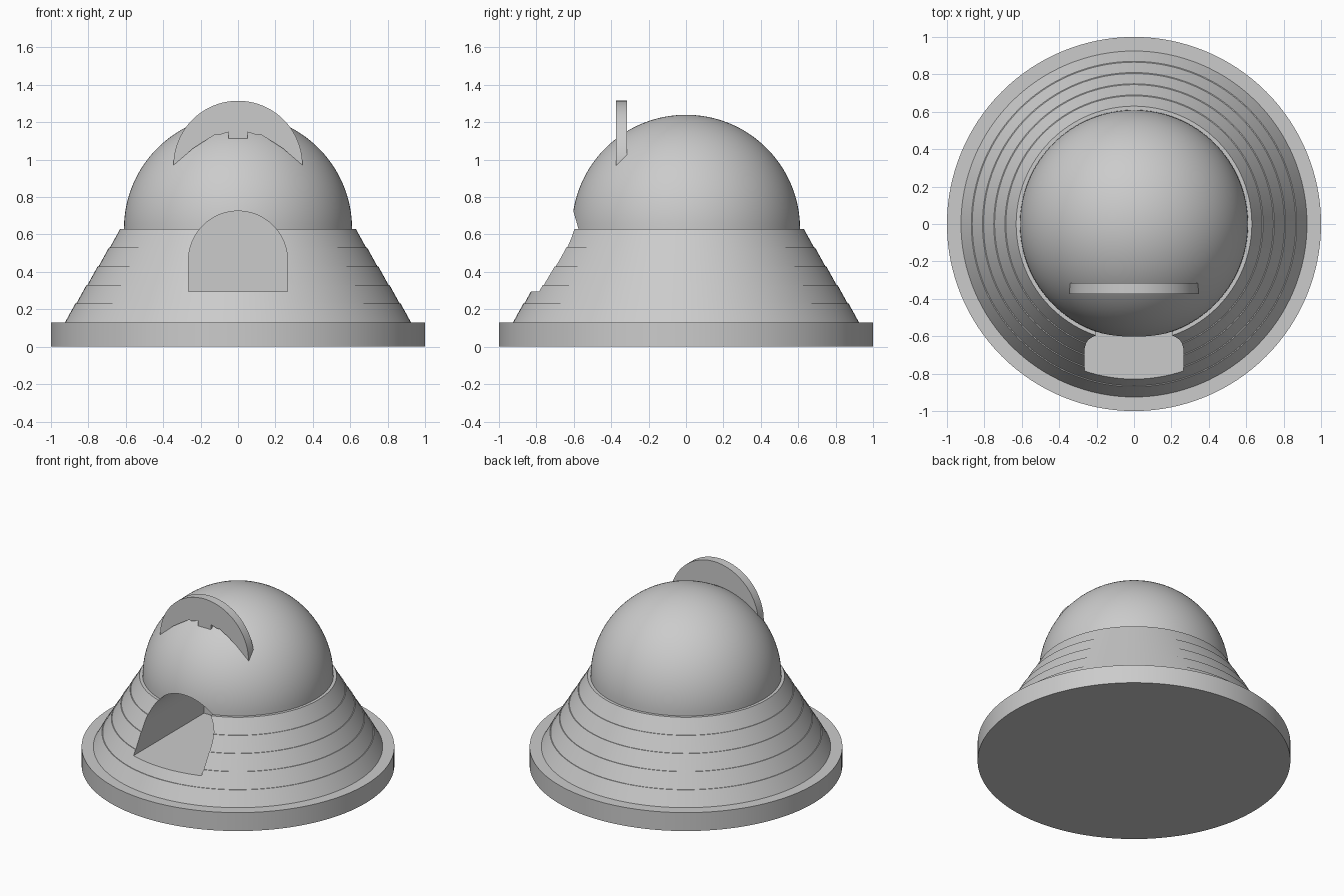
import bpy
import bmesh
import math

cube = bpy.data.objects.get("Cube")
if cube:
    bpy.data.objects.remove(cube, do_unlink=True)

GREY = (0.6, 0.6, 0.6, 1.0)
grey = bpy.data.materials.new("plain_grey")
grey.use_nodes = True
grey.diffuse_color = GREY
grey.node_tree.nodes["Principled BSDF"].inputs["Base Color"].default_value = GREY


def finish(name, bm):
    """Turn a bmesh into a named object with the grey material."""
    bmesh.ops.recalc_face_normals(bm, faces=bm.faces)
    mesh = bpy.data.meshes.new(name)
    bm.to_mesh(mesh)
    bm.free()
    obj = bpy.data.objects.new(name, mesh)
    bpy.context.scene.collection.objects.link(obj)
    mesh.materials.append(grey)
    return obj


def lathe(name, profile, steps=128):
    """Revolve (radius, z) points around the vertical axis."""
    bm = bmesh.new()
    verts = [bm.verts.new((r, 0, z)) for r, z in profile]
    edges = [bm.edges.new(pair) for pair in zip(verts, verts[1:])]
    bmesh.ops.spin(bm, geom=verts + edges, cent=(0, 0, 0), axis=(0, 0, 1),
                   angle=2 * math.pi, steps=steps)
    bmesh.ops.remove_doubles(bm, verts=bm.verts, dist=0.0001)
    return finish(name, bm)


def slab(name, outline, front, back):
    """Extrude an (x, z) outline from front to back along y."""
    bm = bmesh.new()
    face = bm.faces.new([bm.verts.new((x, front, z)) for x, z in outline])
    new = bmesh.ops.extrude_face_region(bm, geom=[face])["geom"]
    moved = [v for v in new if isinstance(v, bmesh.types.BMVert)]
    bmesh.ops.translate(bm, verts=moved, vec=(0, back - front, 0))
    return finish(name, bm)


def arc(radius, height, count=40):
    """Half circle from +x over the top to -x."""
    return [(radius * math.cos(math.pi * i / count),
             height + radius * math.sin(math.pi * i / count))
            for i in range(count + 1)]


def select_only(obj):
    bpy.ops.object.select_all(action='DESELECT')
    obj.select_set(True)
    bpy.context.view_layer.objects.active = obj


# Round base plate
base = lathe("base_plate", [(0, 0), (1, 0), (1, 0.13), (0, 0.13)])

# Sloping wall in five courses, each set back by a narrow ledge
BASE_TOP, WALL_TOP, COURSES, LEDGE = 0.13, 0.63, 5, 0.005
rise = (WALL_TOP - BASE_TOP) / COURSES
shrink = 0.06
wall_profile = [(0, BASE_TOP)]
for i in range(COURSES):
    low = 0.925 - shrink * i
    wall_profile.append((low, BASE_TOP + rise * i))
    wall_profile.append((low - shrink + LEDGE, BASE_TOP + rise * (i + 1)))
wall_profile.append((0, WALL_TOP))
wall = lathe("sloping_wall", wall_profile)

# Dome on the wall
DOME = 0.61
dome_profile = [(0, WALL_TOP)]
for i in range(33):
    a = math.pi / 2 * i / 32
    dome_profile.append((DOME * math.cos(a), WALL_TOP + DOME * math.sin(a)))
dome = lathe("dome", dome_profile)

# Arched doorway cut to the middle of the building
door_outline = [(-0.265, 0.295), (0.265, 0.295)] + arc(0.265, 0.46)
cutter = slab("doorway_cutter", door_outline, -1.2, 0.0)
cutter.hide_render = True
for part in (wall, dome):
    cut = part.modifiers.new("doorway", 'BOOLEAN')
    cut.operation = 'DIFFERENCE'
    cut.solver = 'EXACT'
    cut.object = cutter
    select_only(part)
    bpy.ops.object.modifier_apply(modifier=cut.name)
bpy.data.objects.remove(cutter, do_unlink=True)

# Upright crescent crest with a small centre tab, resting on the dome
underside = [(0.24, 1.06), (0.17, 1.105), (0.12, 1.135), (0.1, 1.132),
             (0.05, 1.148), (0.05, 1.112)]
crest_outline = arc(0.345, 0.97)
crest_outline += [(-x, z) for x, z in underside] + underside[::-1]
crest = slab("crest", crest_outline, -0.375, -0.315)

for part in (base, wall, dome, crest):
    select_only(part)
    bpy.ops.object.shade_smooth_by_angle(angle=math.radians(25))
